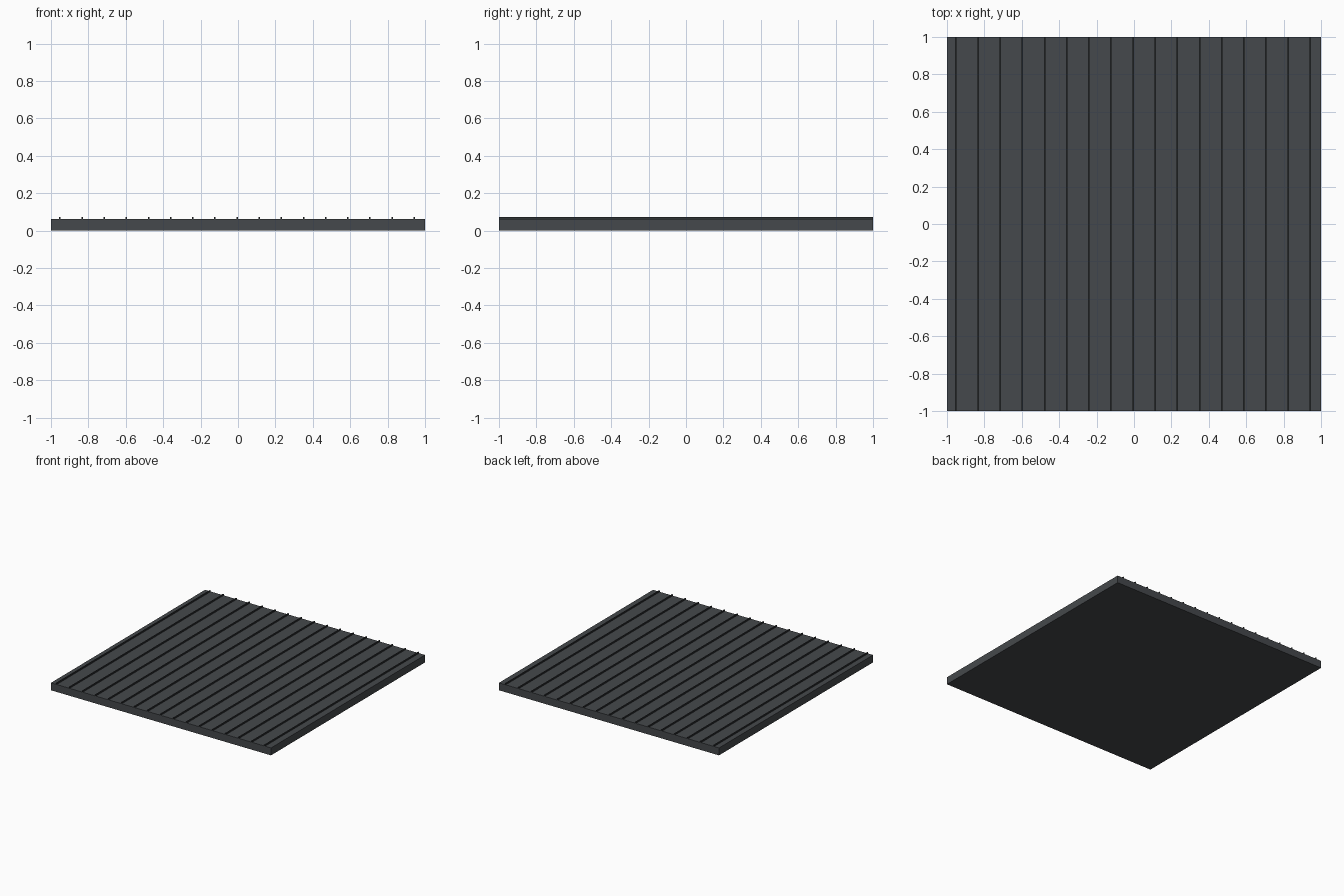
import bpy

if "Cube" in bpy.data.objects:
    bpy.data.objects.remove(bpy.data.objects["Cube"])

def material(name, color):
    m = bpy.data.materials.new(name)
    m.diffuse_color = (*color, 1)
    m.use_nodes = True
    m.node_tree.nodes["Principled BSDF"].inputs["Base Color"].default_value = m.diffuse_color
    return m

def box(name, x0, x1, z0, z1, mat):
    bpy.ops.mesh.primitive_cube_add(size=1, location=((x0 + x1) / 2, 0, (z0 + z1) / 2))
    ob = bpy.context.object
    ob.name = name
    ob.scale = (x1 - x0, 2, z1 - z0)
    bpy.ops.object.transform_apply(location=False, rotation=False, scale=True)
    ob.data.materials.append(mat)
    return ob

panel_mat = material("panel_grey", (0.06, 0.066, 0.072))
rib_mat = material("rib_grey", (0.03, 0.033, 0.036))

# Flat square panel
box("roof_panel", -1, 1, 0, 0.061, panel_mat)

# Thin standing seams running front to back
rib = box("standing_seams", -0.956, -0.948, 0.061, 0.072, rib_mat)
arr = rib.modifiers.new("repeat", 'ARRAY')
arr.count = 17
arr.use_relative_offset = False
arr.use_constant_offset = True
arr.constant_offset_displace = (0.1184, 0, 0)
